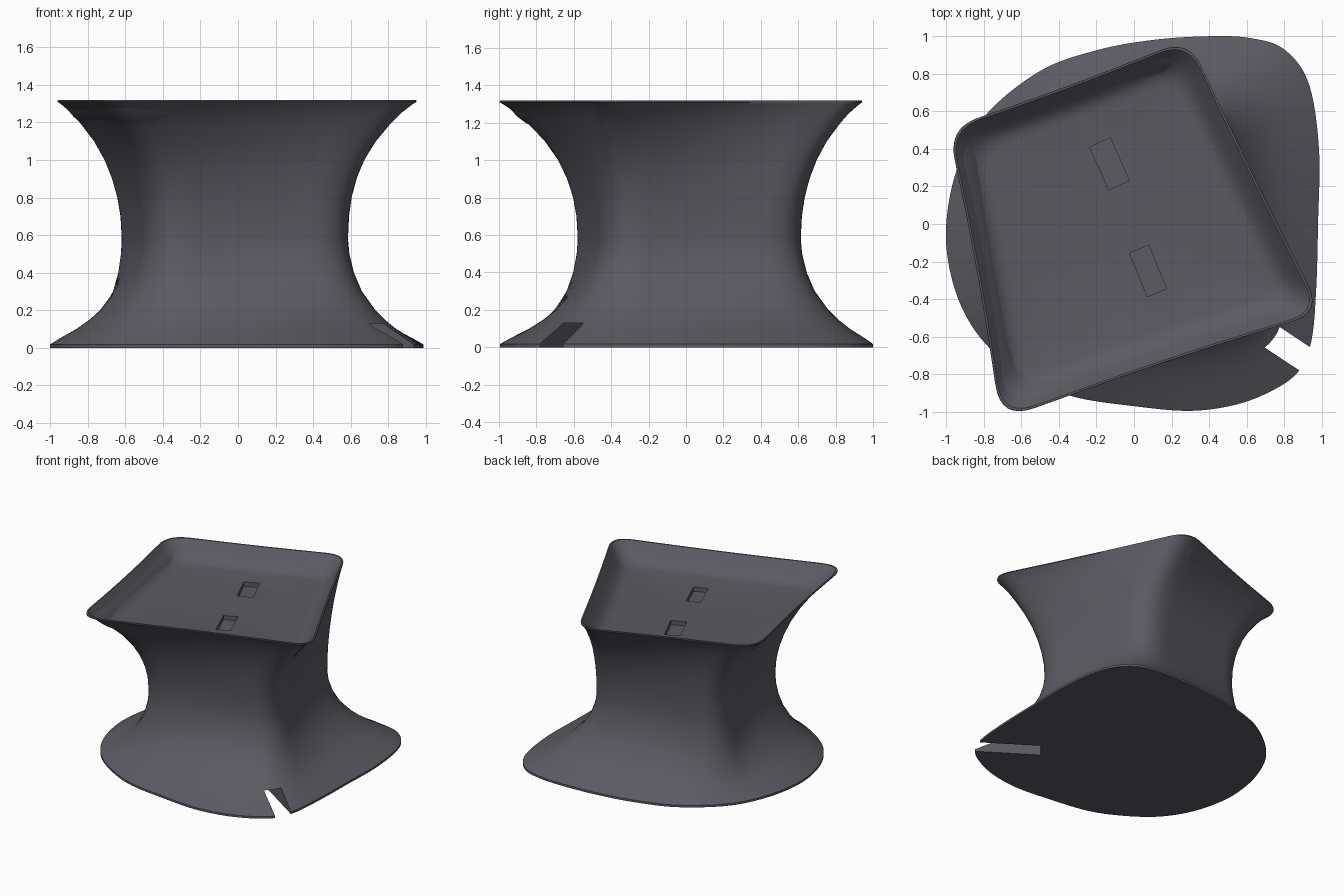
import bpy, bmesh, math
from mathutils import Vector

if "Cube" in bpy.data.objects:
    bpy.data.objects.remove(bpy.data.objects["Cube"])

SIDE = 60  # samples per quarter of each outline


def rounded(corners):
    """Polygon of (x, y, d): each corner becomes a curve reaching d along its sides."""
    pts, n = [], len(corners)
    for i in range(n):
        c, d = Vector(corners[i][:2]), corners[i][2]
        a = c + (Vector(corners[i - 1][:2]) - c).normalized() * d
        b = c + (Vector(corners[(i + 1) % n][:2]) - c).normalized() * d
        for k in range(13):
            t = k / 12
            pts.append(a * (1 - t) ** 2 + c * 2 * t * (1 - t) + b * t * t)
    return pts


def smooth_loop(ctrl, steps=10):
    """Closed smooth curve through the control points."""
    p, pts = [Vector(c) for c in ctrl], []
    n = len(p)
    for i in range(n):
        a, b, c, d = p[i - 1], p[i], p[(i + 1) % n], p[(i + 2) % n]
        for k in range(steps):
            t = k / steps
            pts.append(0.5 * (2 * b + (c - a) * t + (2 * a - 5 * b + 4 * c - d) * t * t
                              + (3 * b - a - 3 * c + d) * t ** 3))
    return pts


def ray_hit(poly, ang):
    u, best = Vector((math.cos(ang), math.sin(ang))), 0
    for i in range(len(poly)):
        a, b = poly[i - 1], poly[i]
        e = b - a
        den = u.x * e.y - u.y * e.x
        if abs(den) < 1e-9:
            continue
        r = (a.x * e.y - a.y * e.x) / den
        s = (a.x * u.y - a.y * u.x) / den
        if r > 0 and -1e-6 <= s <= 1 + 1e-6:
            best = max(best, r)
    return u * best


def sample(poly, angles):
    """Sample an outline so its four corners line up with the other outlines."""
    out = []
    for q in range(4):
        a0 = angles[q]
        a1 = angles[q + 1] if q < 3 else angles[0] + 360
        for k in range(SIDE):
            out.append(ray_hit(poly, math.radians(a0 + (a1 - a0) * k / SIDE)))
    return out


# outlines: twisted square top with slightly hollow sides, softer waist, rounded foot
top = sample(rounded([(-0.71, -1.045, 0.19), (0.14, -0.74, 0.4), (1.0, -0.47, 0.16),
                      (0.63, 0.265, 0.4), (0.29, 0.985, 0.16), (-0.342, 0.735, 0.35),
                      (-0.99, 0.51, 0.17), (-0.825, -0.28, 0.45)]),
             [-123, -25, 74, 153])
waist = sample(rounded([(-0.46, -0.615, 0.24), (0.62, -0.42, 0.24),
                        (0.44, 0.645, 0.24), (-0.655, 0.48, 0.24)]),
               [-126, -34, 56, 144])
foot = sample(smooth_loop([(0.98, 0), (0.985, 0.4), (0.93, 0.75), (0.8, 0.93), (0.62, 0.99),
                           (0.4, 1.0), (0.1, 0.98), (-0.2, 0.925), (-0.5, 0.815), (-0.79, 0.58),
                           (-0.94, 0.3), (-1.0, 0), (-0.98, -0.25), (-0.9, -0.48), (-0.76, -0.67),
                           (-0.55, -0.82), (-0.32, -0.92), (0, -0.97), (0.3, -0.995),
                           (0.55, -0.96), (0.75, -0.88), (0.88, -0.78), (0.945, -0.62), (0.97, -0.35)]),
              [-127, -39, 45, 138])

# stack of rings: foot, flared body, rim, tray
rings = [[(p.x, p.y, 0) for p in foot]]
for z, w in [(0.017, 1), (0.05, 0.88), (0.1, 0.68), (0.15, 0.52), (0.2, 0.39), (0.3, 0.2),
             (0.4, 0.085), (0.5, 0.02), (0.58, 0)]:
    rings.append([(*a.lerp(b, w), z) for a, b in zip(waist, foot)])
for z, w in [(0.7, 0.02), (0.8, 0.07), (0.9, 0.155), (1.0, 0.275), (1.1, 0.44), (1.2, 0.66),
             (1.25, 0.79), (1.295, 0.94), (1.31, 1), (1.318, 0.995)]:
    rings.append([(*a.lerp(b, w), z) for a, b in zip(waist, top)])
mid = Vector((-0.1, 0.0))
for s, z in [(0.985, 1.318), (0.975, 1.308), (0.94, 1.27), (0.9, 1.23), (0.86, 1.2),
             (0.82, 1.182), (0.77, 1.175)]:
    rings.append([(*mid.lerp(p, s), z) for p in top])

bm = bmesh.new()
loops = [[bm.verts.new(v) for v in r] for r in rings]
n = len(loops[0])
for lo, hi in zip(loops, loops[1:]):
    for i in range(n):
        j = (i + 1) % n
        bm.faces.new((lo[i], lo[j], hi[j], hi[i]))
bm.faces.new(loops[0][::-1])
bm.faces.new(loops[-1])
mesh = bpy.data.meshes.new("stool_body")
bm.to_mesh(mesh)
bm.free()
body = bpy.data.objects.new("stool_body", mesh)
bpy.context.collection.objects.link(body)

grey = bpy.data.materials.new("dark violet grey")
grey.diffuse_color = (0.11, 0.10, 0.125, 1)
grey.use_nodes = True
grey.node_tree.nodes["Principled BSDF"].inputs["Base Color"].default_value = grey.diffuse_color
mesh.materials.append(grey)


def cut(name, loc, size, angle):
    bpy.ops.mesh.primitive_cube_add(size=1, location=loc, rotation=(0, 0, math.radians(angle)))
    c = bpy.context.object
    c.name, c.scale, c.hide_render = name, size, True
    c.data.materials.append(grey)
    m = body.modifiers.new(name, 'BOOLEAN')
    m.object, m.operation, m.solver = c, 'DIFFERENCE', 'EXACT'
    bpy.context.view_layer.objects.active = body
    bpy.ops.object.modifier_apply(modifier=name)
    bpy.data.objects.remove(c)


# cable notch in the foot, two shallow slots in the tray
cut("foot_notch", (0.855, -0.682, 0.03), (0.82, 0.135, 0.2), -33.5)
cut("tray_slot_back", (-0.13, 0.32, 1.175), (0.25, 0.12, 0.07), -66)
cut("tray_slot_front", (0.075, -0.25, 1.175), (0.25, 0.11, 0.07), -68)

bpy.ops.object.select_all(action='DESELECT')
body.select_set(True)
bpy.context.view_layer.objects.active = body
bpy.ops.object.shade_smooth_by_angle(angle=math.radians(35))
